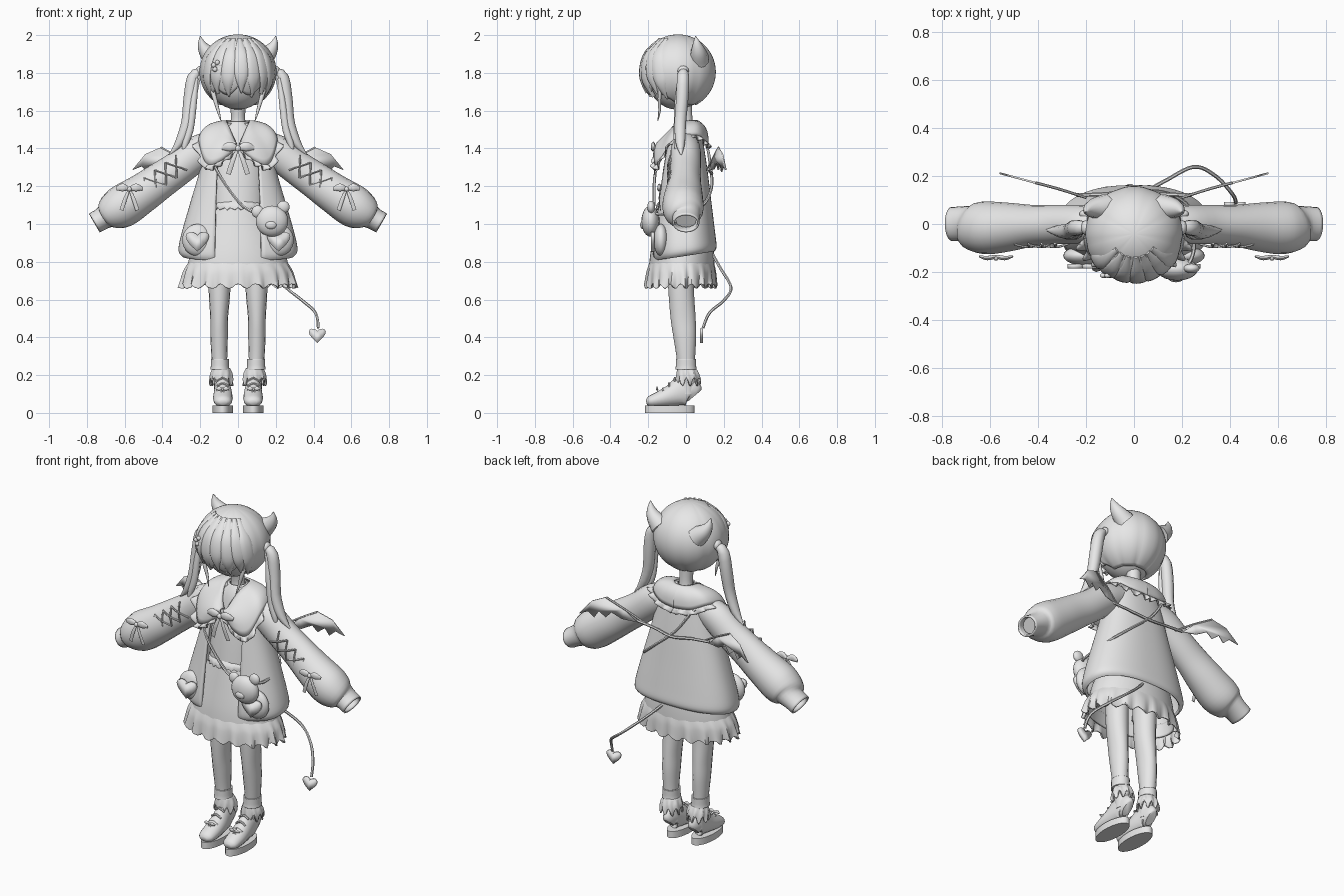
import bpy, bmesh
from math import sin, cos, pi, radians, copysign
from mathutils import Vector

if "Cube" in bpy.data.objects:
    bpy.data.objects.remove(bpy.data.objects["Cube"])

grey = bpy.data.materials.new("plain_grey")
grey.use_nodes = True
grey.diffuse_color = (0.8, 0.8, 0.8, 1)
grey.node_tree.nodes["Principled BSDF"].inputs["Base Color"].default_value = (0.8, 0.8, 0.8, 1)
parts = []


def finish(name, bm, thick=0, mirror=False):
    bmesh.ops.remove_doubles(bm, verts=bm.verts, dist=1e-5)
    bmesh.ops.recalc_face_normals(bm, faces=bm.faces)
    me = bpy.data.meshes.new(name)
    bm.to_mesh(me)
    bm.free()
    me.materials.append(grey)
    ob = bpy.data.objects.new(name, me)
    bpy.context.collection.objects.link(ob)
    if thick:
        m = ob.modifiers.new("thickness", 'SOLIDIFY')
        m.thickness, m.offset = thick, 0
    if mirror:
        ob.modifiers.new("mirror", 'MIRROR').use_clip = False
    parts.append(ob)
    return ob


def spline(keys, t):
    """Catmull-Rom through tuples of any length, t in 0..1."""
    s = t * (len(keys) - 1)
    i = min(int(s), len(keys) - 2)
    s -= i
    p = [keys[max(0, min(len(keys) - 1, i + k))] for k in (-1, 0, 1, 2)]
    return [b + s / 2 * (c - a + s * (2 * a - 5 * b + 4 * c - d + s * (3 * (b - c) + d - a)))
            for a, b, c, d in zip(*p)]


def surf(name, f, nu, nv, wrap=False, cap=False, thick=0, mirror=False):
    """Grid surface from f(u, v); v wraps round when wrap is set."""
    bm = bmesh.new()
    cols = nv if wrap else nv + 1
    g = [[bm.verts.new(f(i / nu, j / nv)) for j in range(cols)] for i in range(nu + 1)]
    for i in range(nu):
        for j in range(nv):
            k = (j + 1) % cols
            bm.faces.new((g[i][j], g[i][k], g[i + 1][k], g[i + 1][j]))
    if cap:
        bmesh.ops.holes_fill(bm, edges=[e for e in bm.edges if e.is_boundary], sides=0)
    return finish(name, bm, thick, mirror)


def tube(name, keys, out=(0, -1, 0), n=14, sides=10, cap=True, thick=0, mirror=False):
    """Elliptical tube; keys are (x, y, z, half width, half depth along out)."""
    out = Vector(out)

    def f(u, v):
        k = spline(keys, u)
        tan = Vector(spline(keys, min(1, u + .02))[:3]) - Vector(spline(keys, max(0, u - .02))[:3])
        side = tan.cross(out).normalized()
        nor = side.cross(tan).normalized()
        a = v * 2 * pi
        return Vector(k[:3]) + side * k[3] * cos(a) + nor * k[4] * sin(a)
    return surf(name, f, n, sides, True, cap, thick, mirror)


def cord(name, pts, r=.006, out=(0, 0, 1), mirror=False):
    return tube(name, [(*p, r, r) for p in pts], out, 6 * len(pts), 6, mirror=mirror)


def loft(name, keys, cx=0, waves=0, amp=0, power=1, gap=0, hem=0, n=20, sides=64, thick=.008, mirror=False):
    """Rings (z, rx, cy, ry), optionally rippled toward the last ring or open in front."""
    def f(u, v):
        z, rx, cy, ry = spline(keys, u)
        g = min(gap / max(rx, .01), .55)
        a = g + v * (2 * pi - 2 * g)
        rip = 1 + amp * u * u * (sin(waves * a) + .4 * sin(waves * 1.7 * a + 1) * (v < .98))
        x, y = [copysign(abs(c) ** power, c) for c in (sin(a), cos(a))]
        return (cx + rx * rip * x, cy - ry * rip * y, z - hem * u * y + .25 * amp * u * cos(waves * a))
    return surf(name, f, n, sides, not gap, False, thick, mirror)


def plate(name, pts, thick=.008, mirror=False):
    bm = bmesh.new()
    bm.faces.new([bm.verts.new(p) for p in pts])
    return finish(name, bm, thick, mirror)


def ball(name, loc, size, mirror=False):
    def f(u, v):
        a, p = v * 2 * pi, u * pi
        return [c + s * d for c, s, d in zip(loc, size, (sin(p) * cos(a), sin(p) * sin(a), cos(p)))]
    return surf(name, f, 14, 20, True, mirror=mirror)


def bow(name, c, s, mirror=False):
    x, y, z = c
    for d, label in ((-1, "right"), (1, "left")):
        tube(f"{name}_{label}_loop", [(x, y, z, .1 * s, .1 * s), (x + d * .5 * s, y - .1 * s, z + .12 * s, .3 * s, .14 * s),
             (x + d * s, y, z + .02 * s, .12 * s, .06 * s)], n=8, mirror=mirror)
        tube(f"{name}_{label}_tail", [(x, y, z, .06 * s, .05 * s), (x + d * .3 * s, y - .1 * s, z - .7 * s, .14 * s, .04 * s),
             (x + d * .6 * s, y, z - 1.6 * s, .15 * s, .03 * s)], n=8, mirror=mirror)
    ball(f"{name}_knot", (x, y - .1 * s, z), (.18 * s, .15 * s, .18 * s), mirror)


def heart(name, cx, y, cz, s, thick):
    plate(name, [(cx + s * sin(t) ** 3, y, cz + s * (.81 * cos(t) - .31 * cos(2 * t) - .12 * cos(3 * t)))
                 for t in [i * pi / 12 for i in range(24)]], thick)


# Head, neck and hair
ball("face", (0, -.045, 1.765), (.16, .155, .16))
tube("neck", [(0, -.01, 1.66, .045, .045), (0, 0, 1.55, .038, .036), (0, 0, 1.46, .06, .05)])


def scalp(a, phi, k=1):
    return (.2 * k * sin(phi) * sin(a), -.042 - .196 * k * sin(phi) * cos(a), 1.805 + .195 * k * cos(phi))


def hair(u, v):
    a = v * 2 * pi
    front = min(1, max(0, (cos(a) - .1) * 2.5))
    limit = radians(152 - front * (38 - 14 * abs(sin(a * 4.5))))
    return scalp(a, u * limit, 1 - .025 * u * abs(cos(a * 4.5)) ** 8)


surf("hair_cap", hair, 24, 72, True, thick=.008)
for i, deg in enumerate((-62, -40, -18, 6, 28, 48, 66)):
    end = (134, 126, 131, 124, 132, 126, 136)[i]
    tube(f"fringe_lock_{i + 1}", [(*scalp(radians(deg * (.75 + .25 * t)), radians(28 + t * (end - 28)), 1.0), w, .012)
         for t, w in ((0, .012), (.35, .036), (.7, .036), (1, .004))], (sin(radians(deg)), -cos(radians(deg)), .2))
tube("side_lock", [(.15, -.13, 1.76, .015, .012), (.125, -.14, 1.67, .012, .01), (.105, -.14, 1.6, .008, .007),
                   (.09, -.15, 1.545, .002, .002)], mirror=True)
ball("hair_tie", (.2, -.015, 1.81), (.022, .03, .028), True)
tube("pigtail", [(.19, -.015, 1.81, .015, .02), (.235, -.015, 1.78, .032, .033), (.255, -.02, 1.66, .034, .034),
                 (.27, -.03, 1.54, .03, .032), (.31, -.03, 1.43, .024, .026), (.365, -.025, 1.365, .003, .003)], mirror=True)
tube("pigtail_lock", [(.22, -.03, 1.77, .012, .015), (.235, -.045, 1.65, .018, .016), (.255, -.05, 1.5, .02, .016),
                      (.285, -.05, 1.4, .014, .012), (.27, -.04, 1.335, .002, .002)], mirror=True)
tube("hair_ribbon", [(.2, -.03, 1.8, .008, .004), (.225, -.04, 1.7, .012, .004), (.235, -.04, 1.6, .008, .004)], mirror=True)
tube("horn", [(.12, .07, 1.87, .06, .055), (.165, .065, 1.91, .043, .042), (.19, .058, 1.95, .024, .025),
              (.2, .05, 1.995, .002, .002)], mirror=True)
for i in range(5):
    t = i * 2 * pi / 5
    ball(f"hair_flower_petal_{i + 1}", (-.11 + .02 * sin(t), -.215, 1.835 + .02 * cos(t)), (.013, .01, .013))

# Dress, ruffle and open jacket
loft("bodice", [(1.54, .045, 0, .045), (1.47, .11, -.005, .075), (1.3, .14, -.01, .105), (1.09, .15, -.015, .125)])
loft("waist_frill", [(1.12, .13, -.015, .12), (1.1, .15, -.02, .13), (1.08, .15, -.02, .135)], waves=24, amp=.03)
loft("skirt", [(1.11, .14, -.015, .12), (.98, .2, -.015, .145), (.84, .25, -.02, .165), (.72, .27, -.025, .172)])
loft("skirt_ruffle", [(.8, .255, -.022, .165), (.745, .285, -.025, .178), (.67, .3, -.028, .183)], waves=20, amp=.05, sides=120)
loft("jacket", [(1.53, .055, 0, .05), (1.48, .14, 0, .075), (1.39, .17, -.01, .1), (1.25, .205, -.012, .122),
                (1.08, .255, -.012, .142), (.93, .297, -.012, .16), (.86, .308, -.01, .165), (.835, .29, -.01, .155)],
     power=.85, gap=.105, hem=.025, n=28, thick=.014)

# Collar with a frilled edge
outer = [(.01, -.14, 1.40), (.09, -.165, 1.335), (.165, -.145, 1.32), (.205, -.07, 1.44),
         (.18, .05, 1.47), (.1, .1, 1.44), (0, .115, 1.43)]
inner = [(.01, -.12, 1.42), (.03, -.1, 1.47), (.05, -.06, 1.52), (.06, -.01, 1.54),
         (.055, .03, 1.545), (.03, .055, 1.545), (0, .06, 1.545)]


def collar(u, v):
    p = Vector(spline(inner, v)).lerp(Vector(spline(outer, v)), u)
    return p + Vector((p.x * .15, p.y * .15, .02)) * sin(pi * u)


def frill(u, v):
    p, q = Vector(spline(outer, v)), Vector(spline(inner, v))
    d = (p - q).normalized()
    return p + d * .032 * u + Vector((p.x, p.y, .1)) * .08 * u * sin(v * 70)


surf("collar", collar, 8, 40, thick=.01, mirror=True)
surf("collar_frill", frill, 3, 90, thick=.006, mirror=True)
bow("chest_bow", (0, -.165, 1.4), .085)

# Sleeves with lacing and bows
tube("sleeve", [(.1, 0, 1.43, .06, .06), (.2, -.002, 1.385, .085, .075), (.31, -.002, 1.3, .086, .077), (.41, -.006, 1.23, .092, .08),
                (.51, -.012, 1.16, .1, .095), (.61, -.016, 1.095, .108, .105), (.67, -.01, 1.06, .09, .095),
                (.705, 0, 1.037, .058, .07), (.76, 0, 1.005, .052, .066)], n=32, sides=20, cap=False, thick=.01, mirror=True)
tube("sleeve_lining", [(.66, 0, 1.065, .05, .06), (.735, 0, 1.02, .044, .055)], n=4, sides=16, mirror=True)
for i in range(4):
    x, z = .3 + .055 * i, 1.325 - .04 * i
    for d, label in ((1, "up"), (-1, "down")):
        cord(f"lace_{i + 1}_{label}", [(x + d * .03, -.082, z + d * .04), (x + .027, -.096, z - .02),
             (x + .055 - d * .03, -.086, z - .04 - d * .04)], .005, mirror=True)
bow("sleeve_bow", (.575, -.135, 1.185), .07, True)

# Pockets, bear bag and strap
for d, label in ((-1, "right"), (1, "left")):
    ball(f"{label}_pocket", (d * .215, -.132, .915), (.08, .04, .085))
    heart(f"{label}_pocket_heart", d * .215, -.176, .915, .062, .02)
ball("bear_bag", (.18, -.188, 1.015), (.086, .048, .082))
ball("bear_muzzle", (.175, -.228, .995), (.03, .015, .022))
for x, z in ((.105, 1.065), (.24, 1.09)):
    ball("bear_ear", (x, -.185, z), (.033, .02, .033))
cord("bag_strap", [(.14, -.19, 1.04), (.02, -.17, 1.1), (-.11, -.16, 1.28), (-.165, -.08, 1.44), (-.13, .085, 1.45),
                   (-.02, .13, 1.3), (.13, .13, 1.17), (.235, .06, 1.08), (.25, -.1, 1.05), (.22, -.18, 1.06)], .008)

# Bat wings and their cord
wing = [(.24, 1.285), (.31, 1.35), (.41, 1.405), (.49, 1.37), (.56, 1.285), (.51, 1.305), (.475, 1.275),
        (.45, 1.315), (.41, 1.285), (.38, 1.32), (.32, 1.29)]
plate("bat_wing", [(x, .12 + (x - .22) * .27, z) for x, z in wing], .008, True)
cord("wing_rib", [(.2, .11, 1.285), (.31, .145, 1.352), (.41, .172, 1.405)], .006, mirror=True)
cord("wing_cord", [(-.24, .12, 1.29), (-.12, .125, 1.28), (0, .137, 1.265), (.12, .125, 1.28), (.24, .12, 1.29)], .008)

# Tail with a heart tip
cord("tail", [(.04, .13, .86), (.13, .18, .77), (.25, .238, .665), (.34, .2, .595), (.41, .125, .53), (.425, .09, .45)], .008)
heart("tail_heart", .42, .083, .415, .045, .016)

# Legs, socks and shoes
tube("leg", [(.1, -.03, .9, .062, .075), (.098, -.026, .66, .058, .068), (.1, -.015, .5, .047, .066),
             (.1, -.006, .4, .046, .06), (.098, 0, .28, .041, .048), (.09, .005, .15, .036, .042)], n=24, sides=16, mirror=True)
loft("sock_top", [(.285, .044, 0, .05), (.25, .044, 0, .05), (.23, .046, 0, .052)], .096, sides=24, mirror=True)
loft("sock_frill", [(.235, .042, .005, .046), (.2, .055, .01, .056), (.165, .058, .012, .06)], .088, 9, .09, sides=54, n=8, mirror=True)
tube("shoe", [(.08, -.21, .055, .02, .012), (.08, -.19, .06, .044, .03), (.08, -.13, .075, .052, .045), (.08, -.07, .095, .05, .06),
              (.082, -.02, .115, .044, .078), (.083, .025, .11, .038, .07), (.083, .045, .09, .025, .045)], (0, 0, 1), 20, 16, mirror=True)
tube("shoe_collar", [(.083, .005, .1, .042, .046), (.086, .005, .2, .042, .046)], n=4, sides=16, mirror=True)


def sole(u, v):
    a, k = v * 2 * pi, (0, 1, 1, 0)[round(u * 3)]
    return (.081 + .054 * k * sin(a), -.086 - .13 * k * cos(a), (0, 0, .04, .04)[round(u * 3)])


surf("shoe_sole", sole, 3, 32, True, mirror=True)
for i in range(3):
    y, z = -.12 + .03 * i, .128 + .027 * i
    cord("shoe_lace", [(.05, y, z - .012), (.081, y, z + .002), (.112, y, z - .012)], .006, mirror=True)
bow("shoe_bow", (.082, -.15, .125), .035, True)

bpy.ops.object.select_all(action='DESELECT')
for ob in parts:
    ob.select_set(True)
bpy.context.view_layer.objects.active = parts[0]
bpy.ops.object.shade_smooth_by_angle(angle=radians(45))
